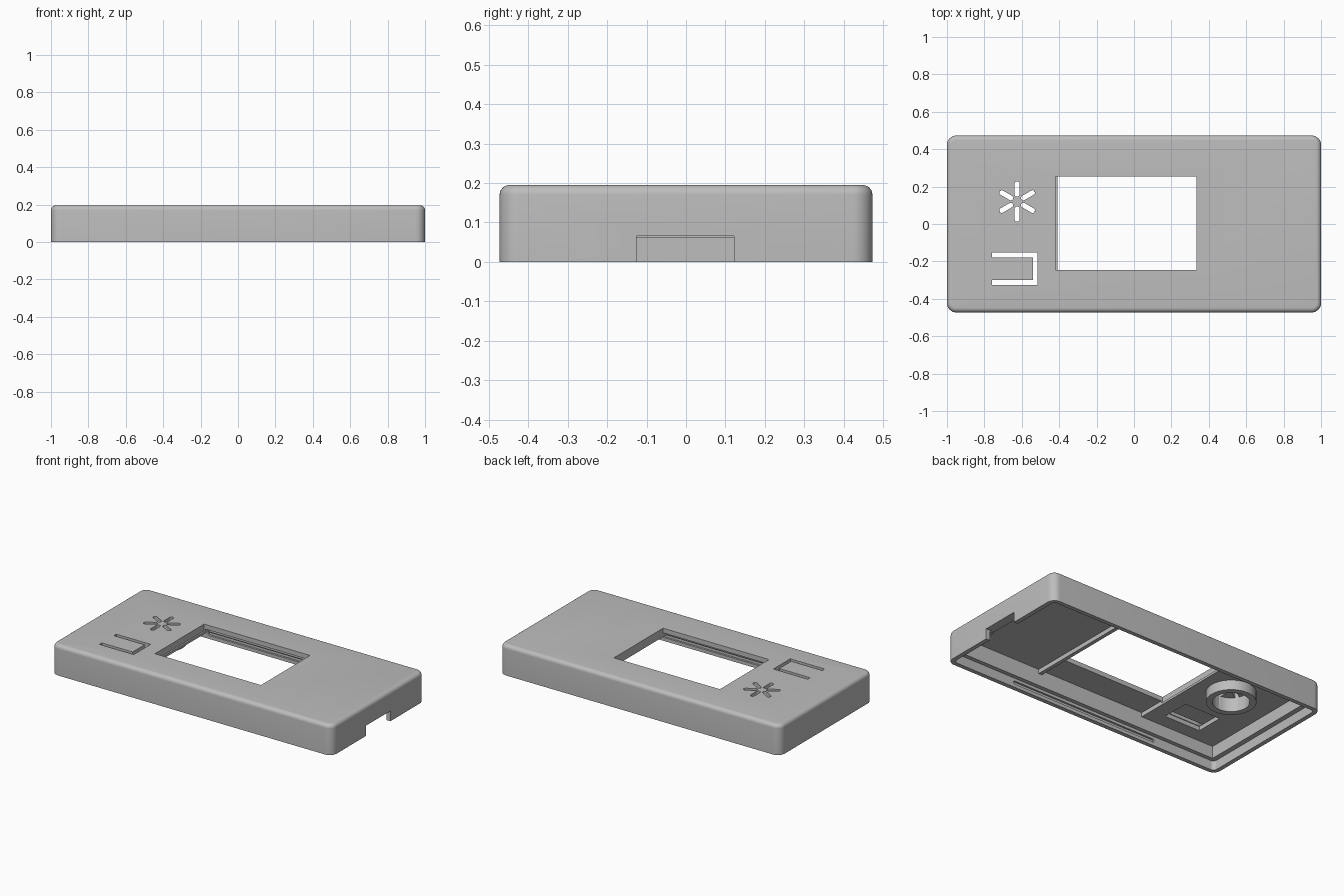
import bpy, bmesh, math
from mathutils import Matrix

if "Cube" in bpy.data.objects:
    bpy.data.objects.remove(bpy.data.objects["Cube"], do_unlink=True)

# One plain plastic colour
grey = bpy.data.materials.new("grey plastic")
grey.use_nodes = True
COLOUR = (0.51, 0.51, 0.51, 1)
grey.diffuse_color = COLOUR
grey.node_tree.nodes["Principled BSDF"].inputs["Base Color"].default_value = COLOUR


def finish(name, bm):
    bmesh.ops.recalc_face_normals(bm, faces=bm.faces)
    mesh = bpy.data.meshes.new(name)
    bm.to_mesh(mesh)
    bm.free()
    mesh.materials.append(grey)
    obj = bpy.data.objects.new(name, mesh)
    bpy.context.collection.objects.link(obj)
    return obj


def block(name, low, high, radius=0, axis=2, top_radius=0, turn=None):
    """Box between two corners; edges along one axis may be rounded."""
    bm = bmesh.new()
    bmesh.ops.create_cube(bm, size=1)
    for v in bm.verts:
        for i in range(3):
            v.co[i] = low[i] if v.co[i] < 0 else high[i]
    if radius:
        along = [e for e in bm.edges
                 if abs(e.verts[0].co[axis] - e.verts[1].co[axis]) > 1e-5]
        bmesh.ops.bevel(bm, geom=along, offset=radius, segments=8,
                        profile=0.5, affect='EDGES')
    if top_radius:
        rim = [e for e in bm.edges
               if all(v.co.z > high[2] - 1e-5 for v in e.verts)]
        bmesh.ops.bevel(bm, geom=rim, offset=top_radius, segments=6,
                        profile=0.5, affect='EDGES')
    if turn:
        bmesh.ops.transform(bm, matrix=turn, verts=bm.verts)
    return finish(name, bm)


def cylinder(name, x, y, radius, z0, z1):
    bm = bmesh.new()
    bmesh.ops.create_cone(bm, cap_ends=True, segments=48, radius1=radius,
                          radius2=radius, depth=z1 - z0,
                          matrix=Matrix.Translation((x, y, (z0 + z1) / 2)))
    return finish(name, bm)


def combine(body, tool, operation='DIFFERENCE'):
    """Boolean the tool into the body, then discard the tool."""
    tool.hide_render = True
    mod = body.modifiers.new("cut", 'BOOLEAN')
    mod.object, mod.operation, mod.solver = tool, operation, 'EXACT'
    graph = bpy.context.evaluated_depsgraph_get()
    graph.update()
    mesh = bpy.data.meshes.new_from_object(body.evaluated_get(graph))
    body.modifiers.clear()
    body.data = mesh
    bpy.data.objects.remove(tool, do_unlink=True)


# Outer cover with rounded corners and a softened top rim
L, W, H = 1.0, 0.473, 0.195
cover = block("cover", (-L, -W, 0), (L, W, H), radius=0.05, top_radius=0.025)

# Inner cavity, with a deeper ceiling over the screen and the right end
IX, IY, CEIL = 0.94, 0.42, 0.165
combine(cover, block("cavity", (-IX, -IY, -0.05), (IX, IY, 0.138)))
combine(cover, block("screen_bay", (-0.41, -IY, 0.1), (0.336, IY, CEIL)))
combine(cover, block("end_bay", (0.36, -IY, 0.1), (IX, IY, CEIL)))

# Stepped lip around the open underside
combine(cover, block("lip", (-0.972, -0.446, -0.05), (0.972, 0.446, 0.06),
                     radius=0.025))

# Snap grooves in both long lip walls
for side in (-1, 1):
    y0, y1 = sorted((side * 0.43, side * 0.458))
    combine(cover, block("snap_groove", (-0.525, y0, 0.022),
                         (0.525, y1, 0.042), radius=0.0098, axis=1))

# Cable notch in the end wall
combine(cover, block("cable_notch", (0.9, -0.125, -0.05), (1.1, 0.122, 0.066)))

# Screen window
combine(cover, block("window", (-0.42, -0.245, 0.152), (0.335, 0.255, 0.3)))

# Round boss below the sound holes
SX, SY = -0.625, 0.12
combine(cover, cylinder("boss", SX, SY, 0.145, 0.075, 0.15), 'UNION')
combine(cover, cylinder("boss_bore", SX, SY, 0.107, 0, CEIL))

# Six spoke-shaped sound holes
for i in range(6):
    turn = (Matrix.Translation((SX, SY, 0))
            @ Matrix.Rotation(math.radians(30 + 60 * i), 4, 'Z'))
    combine(cover, block("spoke", (0.026, -0.013, 0.1), (0.108, 0.013, 0.3),
                         radius=0.0128, turn=turn))

# Thinned push tab with slits on three sides
combine(cover, block("tab_pocket", (-0.765, -0.33, 0.1), (-0.51, -0.15, CEIL)))
for low, high in (((-0.76, -0.178), (-0.515, -0.153)),
                  ((-0.76, -0.325), (-0.515, -0.3)),
                  ((-0.54, -0.32), (-0.515, -0.16))):
    combine(cover, block("tab_slit", (*low, 0.12), (*high, 0.3)))

# Smooth rounds, crisp edges
for obj in bpy.context.selected_objects:
    obj.select_set(False)
cover.select_set(True)
bpy.context.view_layer.objects.active = cover
bpy.ops.object.shade_smooth_by_angle(angle=math.radians(30))
